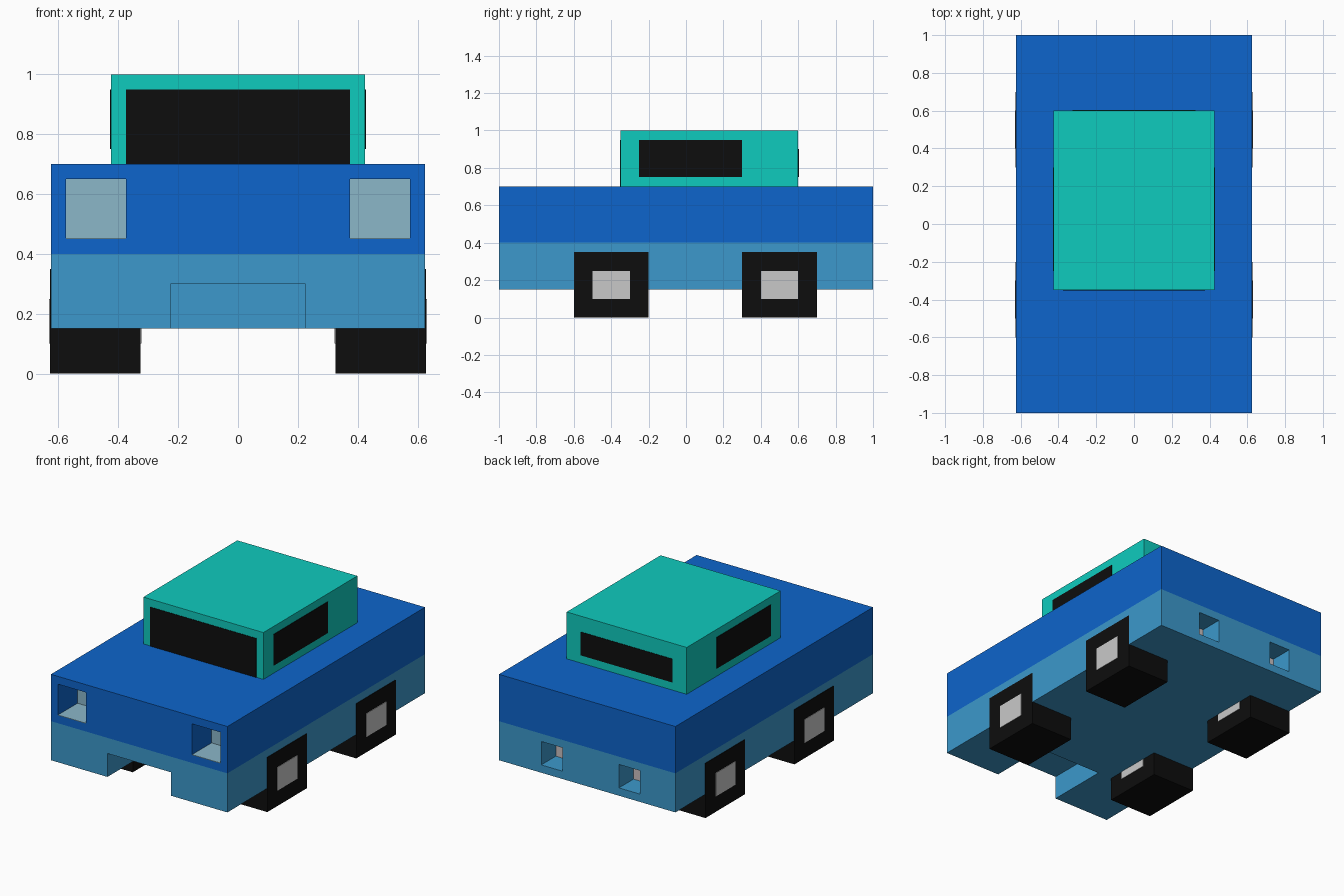
import bpy, bmesh

if "Cube" in bpy.data.objects:
    bpy.data.objects.remove(bpy.data.objects["Cube"])


def material(name, rgb):
    lin = [(c / 255 / 12.92) if c < 11 else ((c / 255 + 0.055) / 1.055) ** 2.4 for c in rgb]
    m = bpy.data.materials.new(name)
    m.diffuse_color = (*lin, 1)
    m.use_nodes = True
    m.node_tree.nodes["Principled BSDF"].inputs["Base Color"].default_value = m.diffuse_color
    return m


BLUE = material("deep_blue", (13, 101, 204))
SKY = material("light_blue", (60, 153, 204))
TEAL = material("teal", (15, 203, 190))
BLACK = material("black", (13, 13, 13))
GREY = material("light_grey", (201, 201, 201))
GLASS = material("pale_lamp", (139, 183, 201))
TAIL = material("tail_lamp", (203, 192, 192))


def box(name, x, y, z, mat=None):
    """Box from three (min, max) ranges."""
    bm = bmesh.new()
    bmesh.ops.create_cube(bm, size=1)
    for v in bm.verts:
        v.co = [r[0] if c < 0 else r[1] for c, r in zip(v.co, (x, y, z))]
    me = bpy.data.meshes.new(name)
    bm.to_mesh(me)
    bm.free()
    ob = bpy.data.objects.new(name, me)
    bpy.context.collection.objects.link(ob)
    if mat:
        me.materials.append(mat)
    return ob


def cut(target, x, y, z):
    """Carve a box-shaped recess and drop the cutter."""
    cutter = box("cutter", x, y, z)
    cutter.hide_render = True
    mod = target.modifiers.new("recess", 'BOOLEAN')
    mod.operation = 'DIFFERENCE'
    mod.solver = 'EXACT'
    mod.object = cutter
    bpy.context.view_layer.objects.active = target
    bpy.ops.object.modifier_apply(modifier=mod.name)
    bpy.data.objects.remove(cutter)


def span(s, a, b):
    """Range a..b mirrored to side s."""
    return tuple(sorted((s * a, s * b)))


W, T = 0.625, 0.003

# Body halves and cabin
upper = box("upper_body", (-W, W), (-1, 1), (0.4, 0.7), BLUE)
lower = box("lower_body", (-W, W), (-1, 1), (0.15, 0.4), SKY)
box("cabin", (-0.425, 0.425), (-0.35, 0.6), (0.7, 1.0), TEAL)

# Notch under the front bumper
cut(lower, (-0.225, 0.225), (-1.1, -0.6), (0.1, 0.3))

# Recessed headlights with pale back and floor
for s, side in ((1, "right"), (-1, "left")):
    x = span(s, 0.375, 0.575)
    cut(upper, x, (-1.1, -0.8), (0.45, 0.65))
    box(f"headlight_{side}", x, (-0.8 - T, -0.8), (0.45, 0.65), GLASS)
    box(f"headlight_floor_{side}", x, (-1, -0.8), (0.45, 0.45 + T), GLASS)

# Recessed tail lamps, slightly off centre
for side, x in (("right", (0.175, 0.325)), ("left", (-0.375, -0.225))):
    cut(lower, x, (0.85, 1.1), (0.2, 0.35))
    box(f"tail_light_{side}", x, (0.85, 0.85 + T), (0.2, 0.35), TAIL)

# Windows
box("windshield", (-0.375, 0.375), (-0.35 - T, -0.35), (0.7, 0.95), BLACK)
box("rear_window", (-0.325, 0.325), (0.6, 0.6 + T), (0.75, 0.9), BLACK)
for s, side in ((1, "right"), (-1, "left")):
    box(f"side_window_{side}", span(s, 0.425, 0.425 + T), (-0.25, 0.3), (0.75, 0.95), BLACK)

# Wheels with hubs running through to the inner face
for s, side in ((1, "right"), (-1, "left")):
    for end, y in (("front", -0.6), ("rear", 0.3)):
        box(f"{end}_wheel_{side}", span(s, 0.325, W + T), (y, y + 0.4), (0, 0.35), BLACK)
        box(f"{end}_hub_{side}", span(s, 0.325 - T, W + 2 * T), (y + 0.1, y + 0.3), (0.1, 0.25), GREY)
